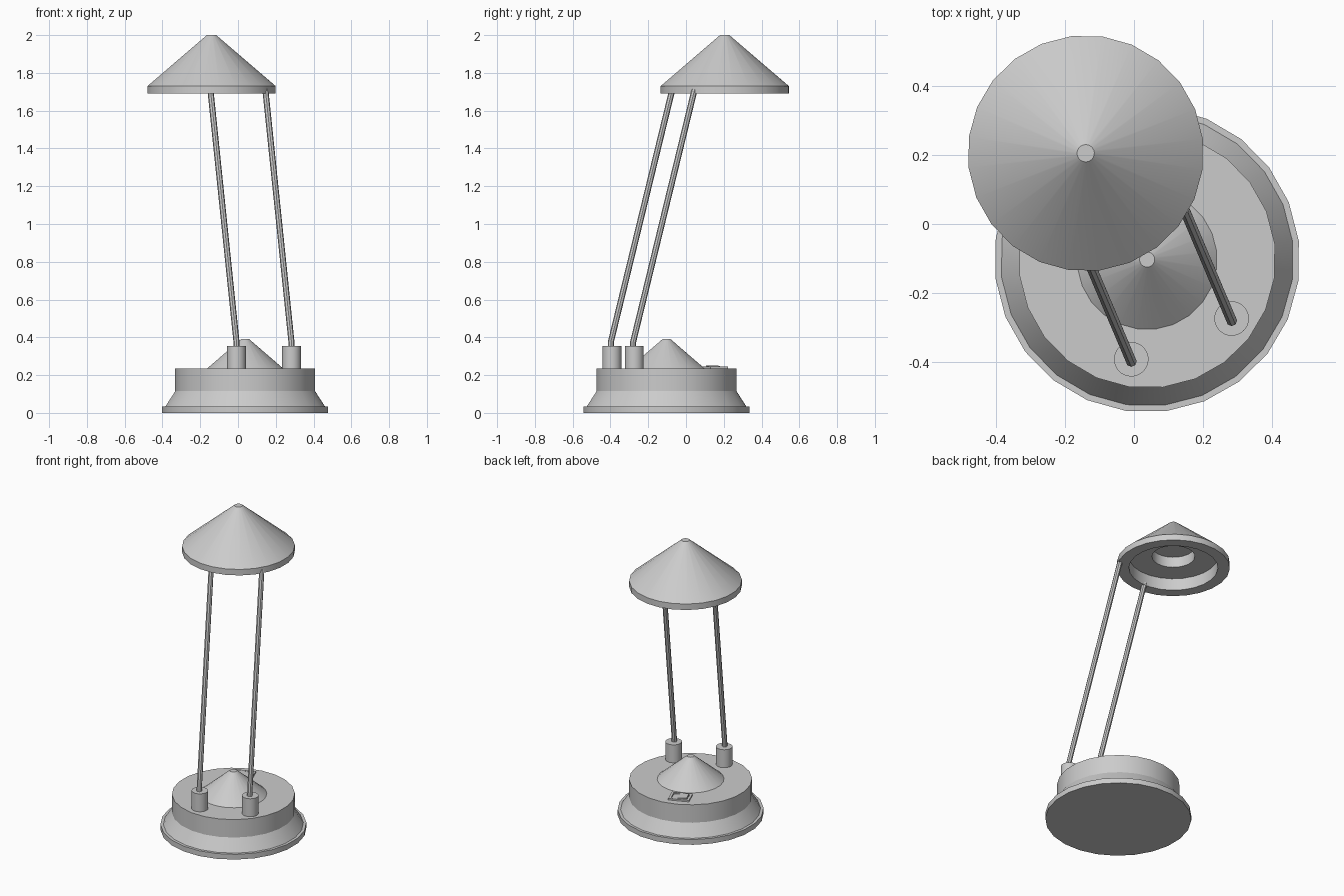
import bpy
import math
from mathutils import Vector, Matrix

if "Cube" in bpy.data.objects:
    bpy.data.objects.remove(bpy.data.objects["Cube"], do_unlink=True)

TURN = math.radians(22)          # the lamp is turned about its base
BASE = Vector((0.038, -0.103, 0))
SHADE = Vector((-0.14, 0.205, 0))
BASE_TOP = 0.235

grey = bpy.data.materials.new("satin_grey")
grey.use_nodes = True
colour = (0.6, 0.6, 0.6, 1)
grey.diffuse_color = colour
grey.node_tree.nodes["Principled BSDF"].inputs["Base Color"].default_value = colour


def finish(obj, name, smooth=True):
    obj.name = name
    obj.data.name = name
    obj.data.materials.clear()
    obj.data.materials.append(grey)
    bpy.ops.object.select_all(action="DESELECT")
    obj.select_set(True)
    bpy.context.view_layer.objects.active = obj
    if smooth:
        bpy.ops.object.shade_smooth_by_angle(angle=math.radians(30))
    return obj


def lathe(name, profile, centre, sides=24):
    """Revolve (radius, height) points around z, capping both ends."""
    verts, faces = [], []
    for r, z in profile:
        for i in range(sides):
            a = TURN + math.tau * i / sides
            verts.append((r * math.cos(a), r * math.sin(a), z))
    for k in range(len(profile) - 1):
        for i in range(sides):
            j = (i + 1) % sides
            low, high = k * sides, (k + 1) * sides
            faces.append((low + i, low + j, high + j, high + i))
    faces.append(tuple(reversed(range(sides))))
    last = (len(profile) - 1) * sides
    faces.append(tuple(last + i for i in range(sides)))
    mesh = bpy.data.meshes.new(name)
    mesh.from_pydata(verts, [], faces)
    obj = bpy.data.objects.new(name, mesh)
    obj.location = centre
    bpy.context.collection.objects.link(obj)
    return finish(obj, name)


def rod(name, path, radius):
    curve = bpy.data.curves.new(name, "CURVE")
    curve.dimensions = "3D"
    curve.bevel_depth = radius
    curve.bevel_resolution = 2
    curve.use_fill_caps = True
    spline = curve.splines.new("POLY")
    spline.points.add(len(path) - 1)
    for point, co in zip(spline.points, path):
        point.co = (*co, 1)
    obj = bpy.data.objects.new(name, curve)
    bpy.context.collection.objects.link(obj)
    bpy.ops.object.select_all(action="DESELECT")
    obj.select_set(True)
    bpy.context.view_layer.objects.active = obj
    bpy.ops.object.convert(target="MESH")
    return finish(bpy.context.object, name)


# Weighted base with a flared skirt
lathe("base", [(0.443, 0), (0.443, 0.035), (0.425, 0.035),
               (0.373, 0.115), (0.373, BASE_TOP)], BASE)
lathe("base_cone", [(0.203, BASE_TOP), (0.022, 0.39)], BASE)

# Conical shade, hollow underneath with a stepped recess
lathe("shade", [(0.13, 1.84), (0.13, 1.77), (0.27, 1.77), (0.27, 1.69),
                (0.342, 1.69), (0.342, 1.73), (0.025, 2.0)], SHADE)

# Two sockets with leaning rods
lean = Vector((-0.138, 0.325, 1.335))
for side, x, y in (("right", -0.008, -0.392), ("left", 0.283, -0.274)):
    lathe(side + "_socket", [(0.05, BASE_TOP), (0.05, 0.355)], (x, y, 0), 32)
    foot = Vector((x, y - 0.006, 0.375))
    rod(side + "_rod", [foot - Vector((0, 0, 0.04)), foot, foot + lean], 0.016)


def plate(name, size, offset, tilt=0):
    """Small box placed in the switch's own turned frame."""
    bpy.ops.mesh.primitive_cube_add(size=1)
    obj = bpy.context.object
    obj.data.transform(Matrix.Diagonal((*size, 1)))
    obj.matrix_world = switch_frame @ Matrix.Translation(offset) @ Matrix.Rotation(tilt, 4, "Y")
    return finish(obj, name, False)


# Rocker switch at the back of the base
switch_frame = (Matrix.Translation(BASE + Vector((0, 0, BASE_TOP)))
                @ Matrix.Rotation(TURN, 4, "Z") @ Matrix.Translation((0, 0.275, 0)))
for s, end in ((-1, "right"), (1, "left")):
    plate("switch_frame_" + end, (0.015, 0.1, 0.012), (s * 0.0575, 0, 0.004))
for s, end in ((-1, "front"), (1, "back")):
    plate("switch_frame_" + end, (0.1, 0.015, 0.012), (0, s * 0.0425, 0.004))
plate("switch_rocker", (0.094, 0.064, 0.012), (0, 0, 0.005), math.radians(7))
